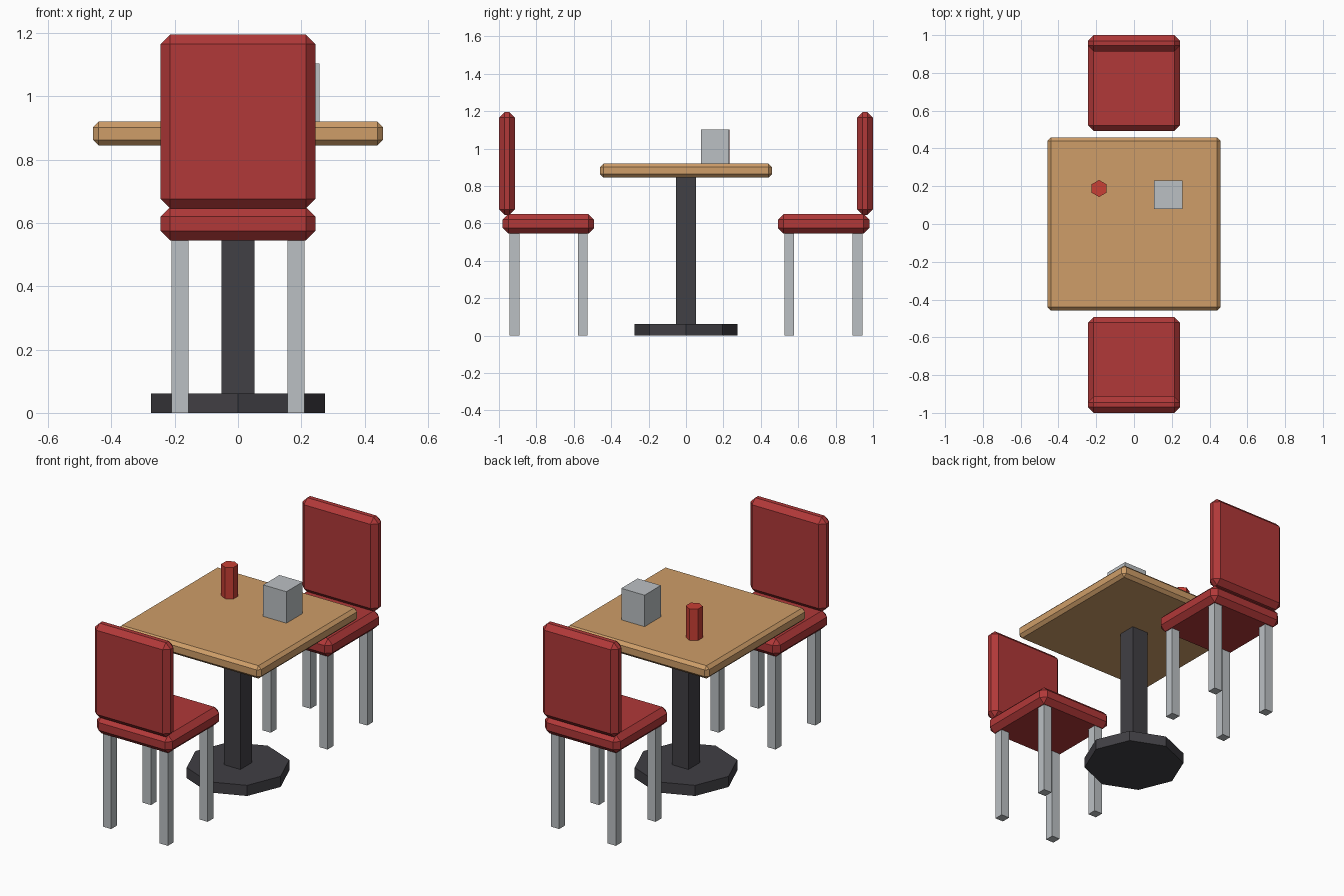
import bpy
import math

cube = bpy.data.objects.get("Cube")
if cube:
    bpy.data.objects.remove(cube, do_unlink=True)


def material(name, rgb):
    mat = bpy.data.materials.new(name)
    mat.use_nodes = True
    mat.diffuse_color = (*rgb, 1)
    mat.node_tree.nodes["Principled BSDF"].inputs["Base Color"].default_value = (*rgb, 1)
    return mat


RED = material("red_vinyl", (0.44, 0.04, 0.04))
WOOD = material("light_wood", (0.62, 0.34, 0.14))
METAL = material("grey_metal", (0.5, 0.53, 0.55))
DARK = material("dark_iron", (0.052, 0.05, 0.058))
SAUCE = material("bright_red", (0.58, 0.05, 0.035))


def box(name, center, size, mat, chamfer=0):
    bpy.ops.mesh.primitive_cube_add(size=1, location=center)
    obj = bpy.context.object
    obj.name = name
    obj.scale = size
    bpy.ops.object.transform_apply(location=False, rotation=False, scale=True)
    obj.data.materials.append(mat)
    if chamfer:
        bevel = obj.modifiers.new("chamfer", "BEVEL")
        bevel.width = chamfer
        bevel.segments = 1
    return obj


def prism(name, sides, radius, base, height, mat):
    x, y, z = base
    bpy.ops.mesh.primitive_cylinder_add(vertices=sides, radius=radius, depth=height,
                                        location=(x, y, z + height / 2))
    obj = bpy.context.object
    obj.name = name
    obj.data.materials.append(mat)
    return obj


# Pedestal table
prism("table_base", 8, 0.275, (0, 0, 0), 0.062, DARK)
box("table_post", (0, 0, 0.455), (0.105, 0.105, 0.79), DARK)
box("table_top", (0, 0, 0.882), (0.917, 0.917, 0.075), WOOD, 0.018)

# Items on the table
box("napkin_box", (0.182, 0.154, 1.011), (0.15, 0.15, 0.184), METAL)
prism("sauce_bottle", 6, 0.045, (-0.185, 0.188, 0.919), 0.184, SAUCE)

# Two chairs facing each other
for side, label in ((-1, "front"), (1, "back")):
    box(label + "_chair_seat", (0, side * 0.736, 0.597), (0.488, 0.488, 0.105), RED, 0.03)
    box(label + "_chair_backrest", (0, side * 0.957, 0.92), (0.488, 0.086, 0.55), RED, 0.03)
    for x, hand in ((-0.183, "right"), (0.183, "left")):
        for y, place in ((0.552, "inner"), (0.918, "outer")):
            box(f"{label}_chair_{place}_{hand}_leg", (x, side * y, 0.275),
                (0.053, 0.053, 0.55), METAL)
